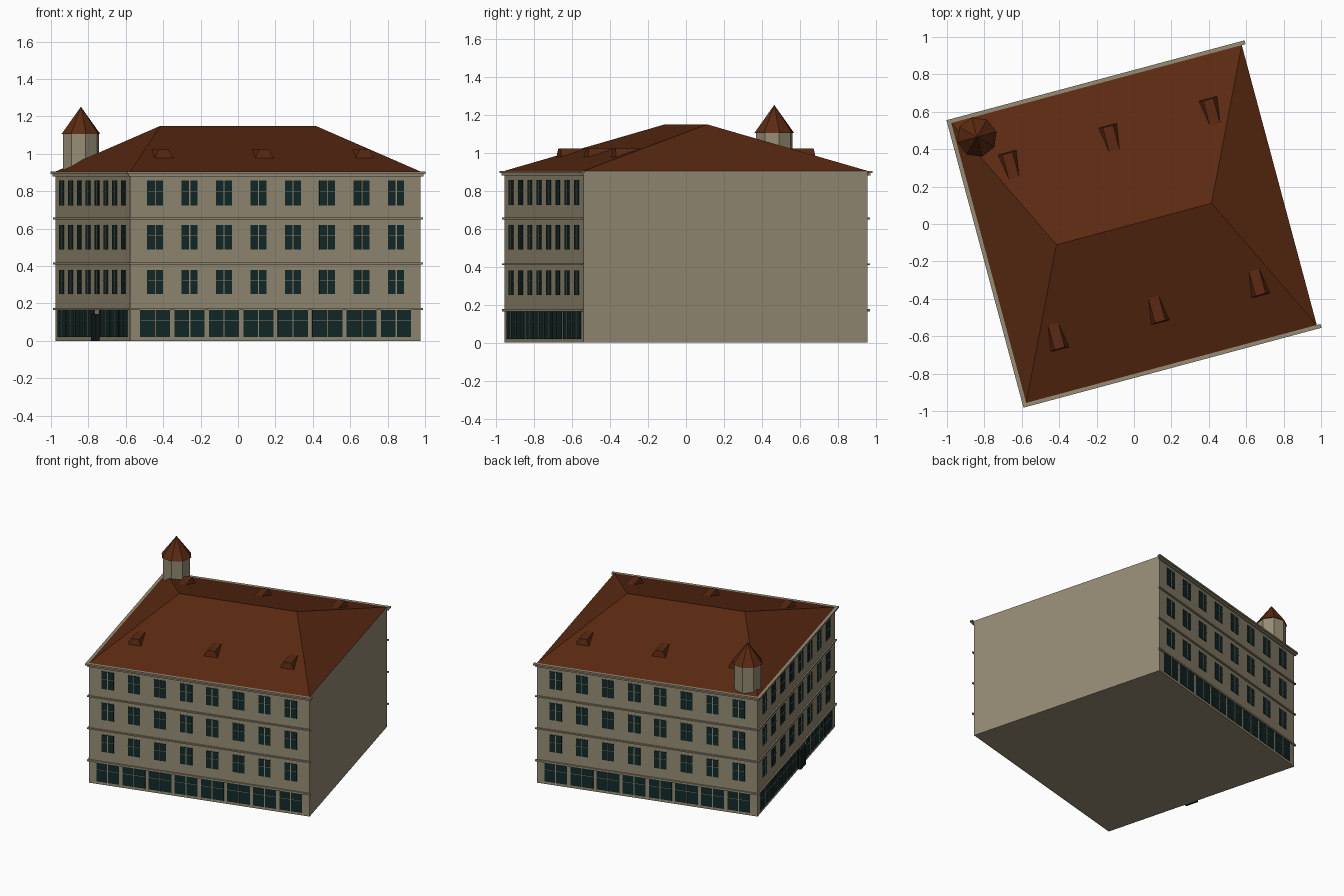
import bpy, bmesh, math
from mathutils import Matrix, Vector

cube = bpy.data.objects.get("Cube")
if cube:
    bpy.data.objects.remove(cube)

HW, HD, EAVE, RIDGE = 0.804, 0.7745, 0.905, 1.15
TURN = Matrix.Rotation(math.radians(15), 4, 'Z')
# Facades: name, turn about z, distance from centre, half length, window spacing
FACADES = [("front", 0, HD, HW, 0.1905),
           ("west", -90, HW, HD, 0.182),
           ("back", 180, HD, HW, 0.1905)]


def material(name, colour):
    m = bpy.data.materials.new(name)
    m.use_nodes = True
    m.diffuse_color = (*colour, 1)
    bsdf = m.node_tree.nodes["Principled BSDF"]
    bsdf.inputs["Base Color"].default_value = (*colour, 1)
    bsdf.inputs["Roughness"].default_value = 0.9
    return m


STONE = material("warm stone", (0.305, 0.262, 0.178))
TILE = material("brown roof tile", (0.105, 0.023, 0.006))
GLASS = material("dark teal glass", (0.006, 0.022, 0.022))
DOOR = material("dark door", (0.008, 0.012, 0.012))


def finish(name, bm, mat, matrix=Matrix()):
    bmesh.ops.recalc_face_normals(bm, faces=bm.faces[:])
    bm.transform(TURN @ matrix)
    mesh = bpy.data.meshes.new(name)
    bm.to_mesh(mesh)
    bm.free()
    mesh.materials.append(mat)
    obj = bpy.data.objects.new(name, mesh)
    bpy.context.collection.objects.link(obj)
    return obj


def box(bm, x0, x1, y0, y1, z0, z1):
    size = Vector((x1 - x0, y1 - y0, z1 - z0))
    mid = Vector((x0 + x1, y0 + y1, z0 + z1)) / 2
    bmesh.ops.create_cube(bm, size=1, matrix=Matrix.Translation(mid) @ Matrix.Diagonal((*size, 1)))


def hull(bm, points):
    verts = [bm.verts.new(p) for p in points]
    bmesh.ops.convex_hull(bm, input=verts)


# Main block
bm = bmesh.new()
box(bm, -HW, HW, -HD, HD, 0, EAVE)
finish("walls", bm, STONE)

# Hipped roof
bm = bmesh.new()
hull(bm, [(x, y, EAVE) for x in (-HW, HW) for y in (-HD, HD)]
     + [(-0.429, 0, RIDGE), (0.429, 0, RIDGE)])
finish("roof", bm, TILE)

# Windows, mouldings and door on each decorated side
ROWS = [(0.02, 0.165, 0.166, 0.11), (0.25, 0.38, 0.088, 0.325),
        (0.49, 0.62, 0.088, 0.565), (0.725, 0.858, 0.088, 0.80)]
BANDS = [(0.165, 0.177, 0.01), (0.408, 0.418, 0.01), (0.65, 0.66, 0.01),
         (0.88, 0.893, 0.012), (0.893, EAVE, 0.021)]
BAR = 0.003
for side, angle, dist, half, step in FACADES:
    turn = Matrix.Rotation(math.radians(angle), 4, 'Z')
    glass, frames, bands = bmesh.new(), bmesh.new(), bmesh.new()
    for z0, z1, width, transom in ROWS:
        for i in range(8):
            s = (i - 3.5) * step
            if side == "west" and z0 < 0.1 and i == 4:
                continue
            box(glass, s - width / 2, s + width / 2, -dist - 0.003, -dist, z0, z1)
            box(frames, s - BAR, s + BAR, -dist - 0.006, -dist, z0, z1)
            box(frames, s - width / 2, s + width / 2, -dist - 0.006, -dist,
                transom - BAR / 2, transom + BAR / 2)
    for z0, z1, out in BANDS:
        reach = half if side == "west" else half + out
        box(bands, -reach, reach, -dist - out, -dist, z0, z1)
    finish(side + "_window_glass", glass, GLASS, turn)
    finish(side + "_window_bars", frames, STONE, turn)
    finish(side + "_mouldings", bands, STONE, turn)
    if side == "west":
        door, panes = bmesh.new(), bmesh.new()
        s = step / 2
        box(door, s - 0.05, s + 0.05, -dist - 0.02, -dist, 0, 0.145)
        for k in (-1, 1):
            box(panes, s + k * 0.066 - 0.013, s + k * 0.066 + 0.013, -dist - 0.003, -dist, 0.02, 0.165)
        finish("entrance_door", door, DOOR, turn)
        finish("door_side_glass", panes, GLASS, turn)

# Small roof dormers, three on each long slope
slope = (RIDGE - EAVE) / HD
for side, angle in (("front", 0), ("back", 180)):
    bm = bmesh.new()
    for x in (-0.556, 0, 0.556):
        low, top = EAVE + slope * (HD - 0.545), 1.022
        meet = HD - (top - EAVE) / slope
        hull(bm, [(x + k * w, -y, z) for k in (-1, 1)
                  for w, y, z in ((0.05, 0.545, low), (0.028, 0.54, top),
                                  (0.028, meet, top), (0.045, 0.45, low))])
    finish(side + "_dormers", bm, TILE, Matrix.Rotation(math.radians(angle), 4, 'Z'))


# Octagonal corner turret
def octagon(name, r0, r1, z0, z1, mat):
    bm = bmesh.new()
    place = Matrix.Translation((-0.691, 0.6665, (z0 + z1) / 2))
    bmesh.ops.create_cone(bm, cap_ends=True, segments=8, radius1=r0, radius2=r1,
                          depth=z1 - z0, matrix=place)
    finish(name, bm, mat)


octagon("turret_drum", 0.1, 0.1, 0.88, 1.108, STONE)
octagon("turret_cap", 0.108, 0, 1.105, 1.252, TILE)
